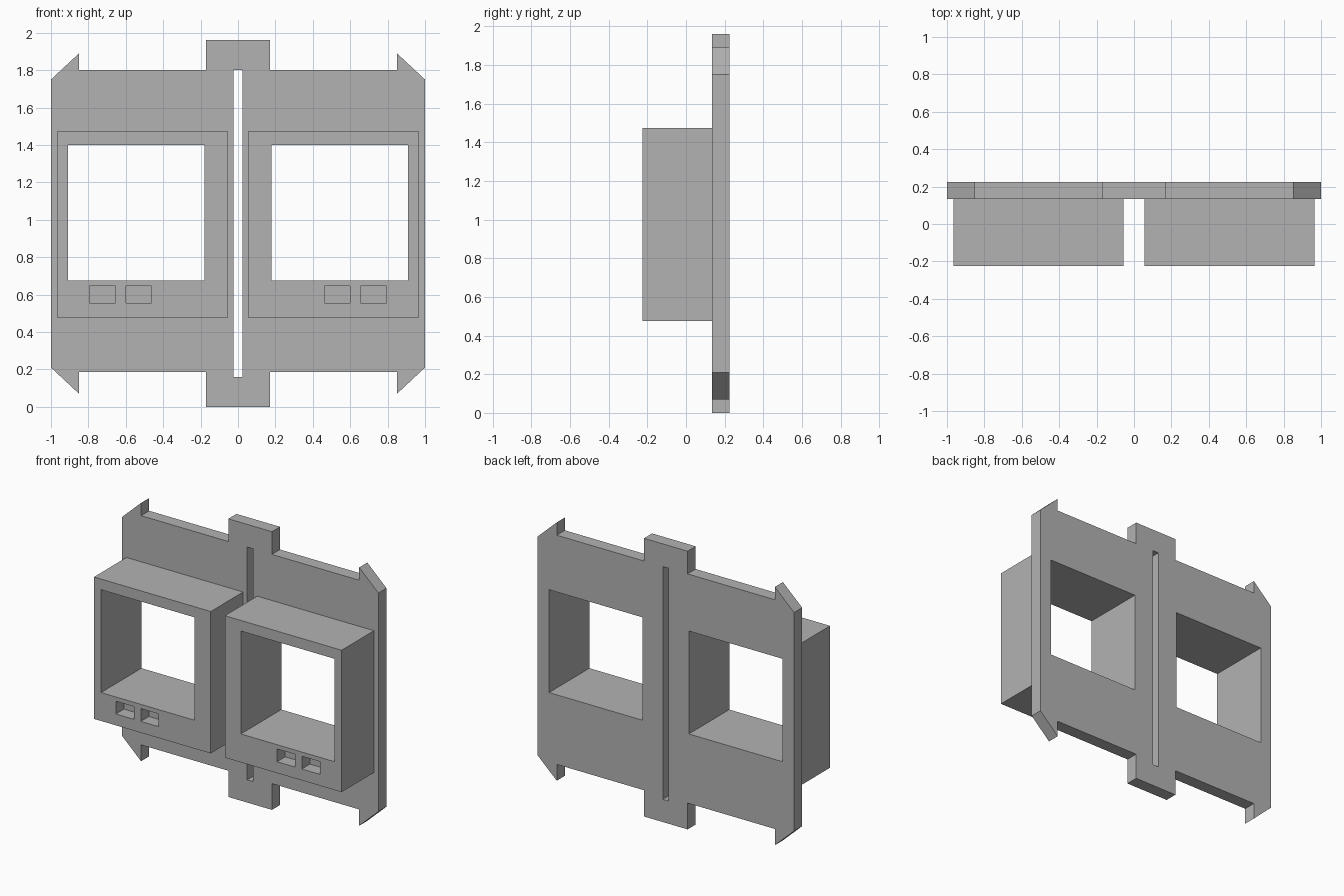
import bpy
import bmesh

cube = bpy.data.objects.get("Cube")
if cube:
    bpy.data.objects.remove(cube, do_unlink=True)

PLATE_FRONT, PLATE_BACK = 0.135, 0.225
BOX_FRONT = -0.225
POCKET_DEPTH = 0.09

grey = bpy.data.materials.new("plain grey")
grey.use_nodes = True
colour = (0.45, 0.45, 0.45, 1)
grey.diffuse_color = colour
grey.node_tree.nodes["Principled BSDF"].inputs["Base Color"].default_value = colour


def rect(x1, x2, z1, z2):
    return [(x1, z1), (x2, z1), (x2, z2), (x1, z2)]


def prism_object(name, prisms):
    """Extrude each (outline, y1, y2) along y into one mesh object."""
    bm = bmesh.new()
    for outline, y1, y2 in prisms:
        face = bm.faces.new([bm.verts.new((x, y1, z)) for x, z in outline])
        moved = bmesh.ops.extrude_face_region(bm, geom=[face], use_keep_orig=True)
        verts = [g for g in moved["geom"] if isinstance(g, bmesh.types.BMVert)]
        bmesh.ops.translate(bm, verts=verts, vec=(0, y2 - y1, 0))
    bmesh.ops.recalc_face_normals(bm, faces=bm.faces)
    mesh = bpy.data.meshes.new(name)
    bm.to_mesh(mesh)
    bm.free()
    mesh.materials.append(grey)
    obj = bpy.data.objects.new(name, mesh)
    bpy.context.scene.collection.objects.link(obj)
    return obj


def cut(obj, prisms):
    """Cut the prisms out of the object and bake the result."""
    cutter = prism_object("cutter", prisms)
    cutter.hide_render = True
    mod = obj.modifiers.new("cut", 'BOOLEAN')
    mod.operation = 'DIFFERENCE'
    mod.solver = 'EXACT'
    mod.object = cutter
    bpy.context.view_layer.update()
    graph = bpy.context.evaluated_depsgraph_get()
    baked = bpy.data.meshes.new_from_object(obj.evaluated_get(graph))
    obj.modifiers.clear()
    obj.data = baked
    bpy.data.objects.remove(cutter, do_unlink=True)


def mirrored(outline, side):
    return [(side * x, z) for x, z in outline]


window = rect(0.18, 0.91, 0.675, 1.40)
pockets = [rect(0.462, 0.60, 0.555, 0.645), rect(0.655, 0.795, 0.555, 0.645)]

# Back plate with centre tabs and corner hooks
half = [(0.17, 0), (0.17, 0.185), (0.85, 0.185), (0.85, 0.07), (1, 0.21),
        (1, 1.75), (0.85, 1.89), (0.85, 1.80), (0.17, 1.80), (0.17, 1.96)]
plate = prism_object("back_plate", [
    (half + mirrored(half, -1)[::-1], PLATE_FRONT, PLATE_BACK)])

# Centre slot and both windows through the plate
openings = [rect(-0.023, 0.023, 0.16, 1.80)]
openings += [mirrored(window, side) for side in (1, -1)]
cut(plate, [(o, PLATE_FRONT - 0.1, PLATE_BACK + 0.1) for o in openings])

# Two box frames, each with a window and two shallow pockets
for name, side in (("left_frame", 1), ("right_frame", -1)):
    frame = prism_object(name, [
        (mirrored(rect(0.055, 0.965, 0.475, 1.475), side), BOX_FRONT, PLATE_FRONT)])
    holes = [(mirrored(window, side), BOX_FRONT - 0.1, PLATE_FRONT + 0.1)]
    holes += [(mirrored(p, side), BOX_FRONT - 0.1, BOX_FRONT + POCKET_DEPTH)
              for p in pockets]
    cut(frame, holes)
